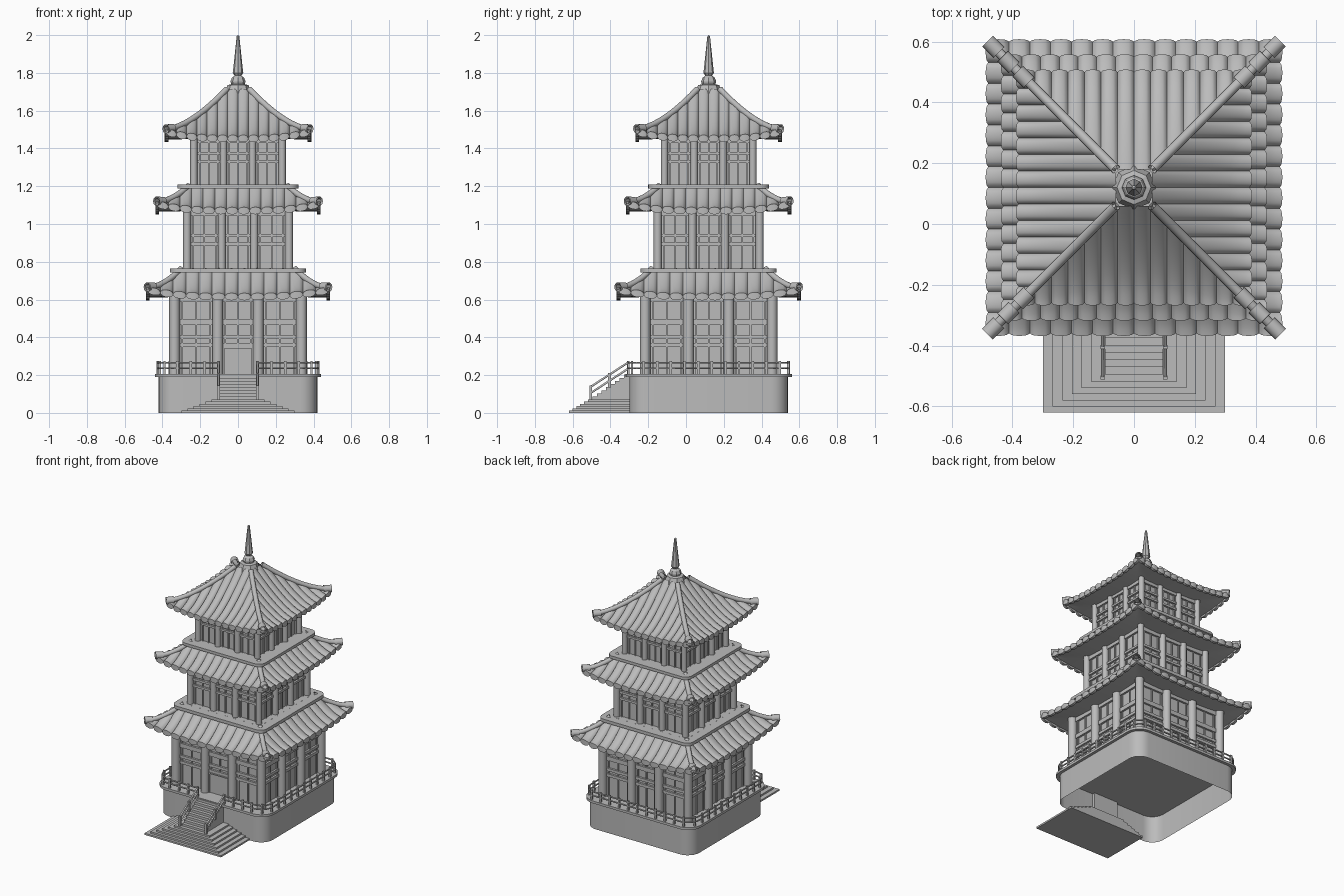
import bpy, bmesh, math
from mathutils import Matrix, Vector

if "Cube" in bpy.data.objects:
    bpy.data.objects.remove(bpy.data.objects["Cube"], do_unlink=True)

CY = 0.12  # tower centre on y
stone = bpy.data.materials.new("grey_stone")
stone.use_nodes = True
stone.diffuse_color = (0.5, 0.5, 0.5, 1)
stone.node_tree.nodes["Principled BSDF"].inputs["Base Color"].default_value = (0.5, 0.5, 0.5, 1)


def finish(name, bm, smooth=None):
    bmesh.ops.remove_doubles(bm, verts=bm.verts, dist=0.0002)
    me = bpy.data.meshes.new(name)
    bm.to_mesh(me)
    bm.free()
    ob = bpy.data.objects.new(name, me)
    me.materials.append(stone)
    bpy.context.collection.objects.link(ob)
    if smooth:
        bpy.ops.object.select_all(action='DESELECT')
        ob.select_set(True)
        bpy.context.view_layer.objects.active = ob
        bpy.ops.object.shade_smooth_by_angle(angle=math.radians(smooth))
    return ob


def box(bm, x0, x1, y0, y1, z0, z1, mat=Matrix()):
    m = Matrix.Translation(((x0 + x1) / 2, (y0 + y1) / 2, (z0 + z1) / 2))
    bmesh.ops.create_cube(bm, size=1, matrix=mat @ m @ Matrix.Diagonal((x1 - x0, y1 - y0, z1 - z0, 1)))


def side(k):
    """Frame of tower side k, with its wall facing local -y."""
    return Matrix.Translation((0, CY, 0)) @ Matrix.Rotation(k * math.pi / 2, 4, 'Z')


def rounded_square(h, r, seg=6):
    pts = []
    for k, (sx, sy) in enumerate([(1, -1), (1, 1), (-1, 1), (-1, -1)]):
        for i in range(seg + 1):
            a = (k - 1 + i / seg) * math.pi / 2
            pts.append(Vector((sx * (h - r) + r * math.cos(a), CY + sy * (h - r) + r * math.sin(a), 0)))
    return pts


def slab(name, h, r, z0, z1, caps=True):
    bm = bmesh.new()
    pts = rounded_square(h, r)
    lo = [bm.verts.new((p.x, p.y, z0)) for p in pts]
    hi = [bm.verts.new((p.x, p.y, z1)) for p in pts]
    for i in range(len(pts)):
        j = (i + 1) % len(pts)
        bm.faces.new((lo[i], lo[j], hi[j], hi[i]))
    if caps:
        bm.faces.new(hi)
        bm.faces.new(lo[::-1])
    finish(name, bm, 30)


def tube(name, paths, radius, res=3):
    cu = bpy.data.curves.new(name, 'CURVE')
    cu.dimensions = '3D'
    cu.bevel_depth = radius
    cu.bevel_resolution = res
    for pts in paths:
        sp = cu.splines.new('POLY')
        sp.points.add(len(pts) - 1)
        for q, p in zip(sp.points, pts):
            q.co = (*p, 1)
    cu.materials.append(stone)
    ob = bpy.data.objects.new(name, cu)
    bpy.context.collection.objects.link(ob)


# Hollow base and terrace
slab("base_wall", 0.42, 0.09, 0, 0.19, caps=False)
slab("terrace_floor", 0.44, 0.1, 0.19, 0.207)

# Terrace railing, open at the stairs
loop = [Vector((0.105, CY - 0.425, 0))] + rounded_square(0.425, 0.09) + [Vector((-0.105, CY - 0.425, 0))]
tube("terrace_rails", [[p + Vector((0, 0, z)) for p in loop] for z in (0.237, 0.265)], 0.005, 1)
bm = bmesh.new()
total = sum((b - a).length for a, b in zip(loop, loop[1:]))
count, run, n = 42, 0, 0
for a, b in zip(loop, loop[1:]):
    d = (b - a).length
    while n <= count and n * total / count <= run + d + 1e-5:
        p = a.lerp(b, (n * total / count - run) / d)
        box(bm, p.x - .006, p.x + .006, p.y - .006, p.y + .006, 0.2, 0.275)
        n += 1
    run += d
finish("terrace_posts", bm)

# Broad lower steps, then the narrow flight
bm = bmesh.new()
for i in range(6):
    w = 0.3 - 0.032 * i
    box(bm, -w, w, -0.62 + 0.02 * i, -0.27, 0.012 * i, 0.012 * (i + 1))
finish("lower_steps", bm)
bm = bmesh.new()
for i in range(8):
    box(bm, -0.095, 0.095, -0.495 + 0.024 * i, -0.28, 0.07 + 0.0165 * i, 0.07 + 0.0165 * (i + 1))
finish("upper_steps", bm)
bm = bmesh.new()
for x in (-0.103, 0.103):
    for i in range(3):
        y, z = -0.505 + 0.1 * i, 0.07 + 0.065 * i
        box(bm, x - .007, x + .007, y - .007, y + .007, z, z + 0.075)
finish("stair_posts", bm)
tube("stair_rails", [[(x, -0.505, z), (x, -0.305, z + 0.13)] for x in (-0.103, 0.103) for z in (0.105, 0.138)], 0.006, 1)


def storey(tag, half, inner, rad, z0, z1, bars, door=False):
    wall = half - rad * 0.6
    bm = bmesh.new()
    box(bm, -wall, wall, CY - wall, CY + wall, z0, z1)
    finish(tag + "_walls", bm)
    cols, trim = bmesh.new(), bmesh.new()
    for k in range(4):
        m = side(k)
        for x in (-half, -inner, inner):
            t = m @ Matrix.Translation((x, -half, (z0 + z1) / 2))
            bmesh.ops.create_cone(cols, cap_ends=True, segments=16, radius1=rad, radius2=rad, depth=z1 - z0, matrix=t)
        for a, b in ((-half, -inner), (-inner, inner), (inner, half)):
            a, b = a + rad, b - rad
            has_door = door and k == 0 and a < 0 < b
            low = z0 + 0.15 if has_door else z0
            # Mullions, cross bars and top beam of the bay
            for x in (a + 0.012, (a + b) / 2, b - 0.012):
                box(trim, x - .004, x + .004, -wall - .008, -wall, low, z1, m)
            for z, h in bars:
                box(trim, a, b, -wall - .014, -wall, z - h / 2, z + h / 2, m)
            box(trim, a, b, -wall - .014, -wall, z1 - 0.035, z1, m)
            if has_door:
                box(trim, a, b, -wall - .012, -wall, z0, low, m)
                for x in (a, b - 0.008):
                    box(trim, x, x + .008, -wall - .02, -wall, z0, low, m)
                box(trim, a, b, -wall - .02, -wall, low - 0.008, low, m)
    finish(tag + "_columns", cols, 30)
    finish(tag + "_window_bars", trim)


def roof(tag, rt, zt, re, ze, wall, tiles=14, lift=0.035):
    def height(x, r):
        s = max(0, (r - rt) / (re - rt))
        return ze + (zt - ze) * (1 - s) ** 1.4 + lift * s * s * (abs(x) / r) ** 3

    def bump(x):
        u = ((x + re) / (2 * re) * tiles) % 1 * 2 - 1
        return math.sqrt(max(0, 1 - u * u))

    tile, soffit = bmesh.new(), bmesh.new()
    steps, rows = tiles * 8, 9
    for k in range(4):
        m = side(k)
        prev = None
        for i in range(steps + 1):
            x = re * (2 * i / steps - 1)
            r0, w = max(abs(x), rt), bump(x)
            top = []
            for j in range(rows + 1):
                r = r0 + (re - r0) * j / rows
                top.append((x, -r - 0.008 * w * j / rows, height(x, r) + 0.016 * w))
            # Rounded lip hanging at the eave
            e = height(x, re)
            top.append((x, -re - 0.008 * w, e - 0.008 - 0.014 * w))
            top.append((x, -re + 0.012, e - 0.008 - 0.014 * w))
            top.append((x, -re + 0.012, e - 0.006))
            q0 = min(max(abs(x), wall), re)
            under = [(x, -(q0 + (re - q0) * j / 3), height(x, re) - 0.008 + 0.02 * (re - q0) * (1 - j / 3)) for j in range(4)]
            now = ([tile.verts.new(m @ Vector(p)) for p in top], [soffit.verts.new(m @ Vector(p)) for p in under])
            if prev:
                for b, A, B, flip in ((tile, prev[0], now[0], False), (soffit, prev[1], now[1], True)):
                    for j in range(len(A) - 1):
                        f = (A[j], A[j + 1], B[j + 1], B[j])
                        b.faces.new(f[::-1] if flip else f)
            prev = now
    for b in (tile, soffit):
        bmesh.ops.dissolve_degenerate(b, dist=0.0002, edges=b.edges)
    finish(tag + "_tiles", tile, 40)
    finish(tag + "_soffit", soffit, 40)
    # Hip ridges with open end caps
    ridges, ends = [], []
    for sx in (-1, 1):
        for sy in (-1, 1):
            def at(r, dz):
                return (sx * r, CY + sy * r, height(r, r) + dz)
            ridges.append([at(rt + (re - rt) * j / 10, 0.014) for j in range(11)])
            ends.append([at(re - 0.035, 0.012), at(re, 0.010)[:2] + (height(re, re) + 0.012,)])
            d = Vector(ends[-1][1]) + Vector((sx * 0.002, sy * 0.002, 0.001))
            ends[-1][1] = tuple(d)
    tube(tag + "_ridges", ridges, 0.016)
    tube(tag + "_ridge_ends", ends, 0.025)


storey("ground_storey", 0.336, 0.107, 0.028, 0.2, 0.625, [(0.48, .03), (0.40, .02), (0.36, .02)], door=True)
roof("ground_roof", 0.30, 0.75, 0.48, 0.618, 0.32)
slab("middle_floor", 0.36, 0.05, 0.743, 0.765)
storey("middle_storey", 0.27, 0.086, 0.021, 0.76, 1.08, [(0.94, .016), (0.895, .016)])
roof("middle_roof", 0.26, 1.19, 0.43, 1.073, 0.255)
slab("upper_floor", 0.32, 0.05, 1.188, 1.208)
storey("upper_storey", 0.234, 0.077, 0.019, 1.2, 1.465, [(1.375, .014), (1.33, .014)])
roof("upper_roof", 0.06, 1.70, 0.38, 1.455, 0.22)

# Finial turned from a profile
profile = [(0, 1.66), (.07, 1.66), (.072, 1.695), (.056, 1.735), (.036, 1.74), (.04, 1.755), (.032, 1.775),
           (.018, 1.785), (.028, 1.8), (.026, 1.815), (.007, 1.995), (0, 2.0)]
bm = bmesh.new()
line = [bm.verts.new((r, CY, z)) for r, z in profile]
edges = [bm.edges.new(p) for p in zip(line, line[1:])]
bmesh.ops.spin(bm, geom=line + edges, cent=(0, CY, 0), axis=(0, 0, 1), angle=math.tau, steps=8)
bmesh.ops.remove_doubles(bm, verts=bm.verts, dist=0.0002)
bmesh.ops.recalc_face_normals(bm, faces=bm.faces)
finish("finial", bm)
